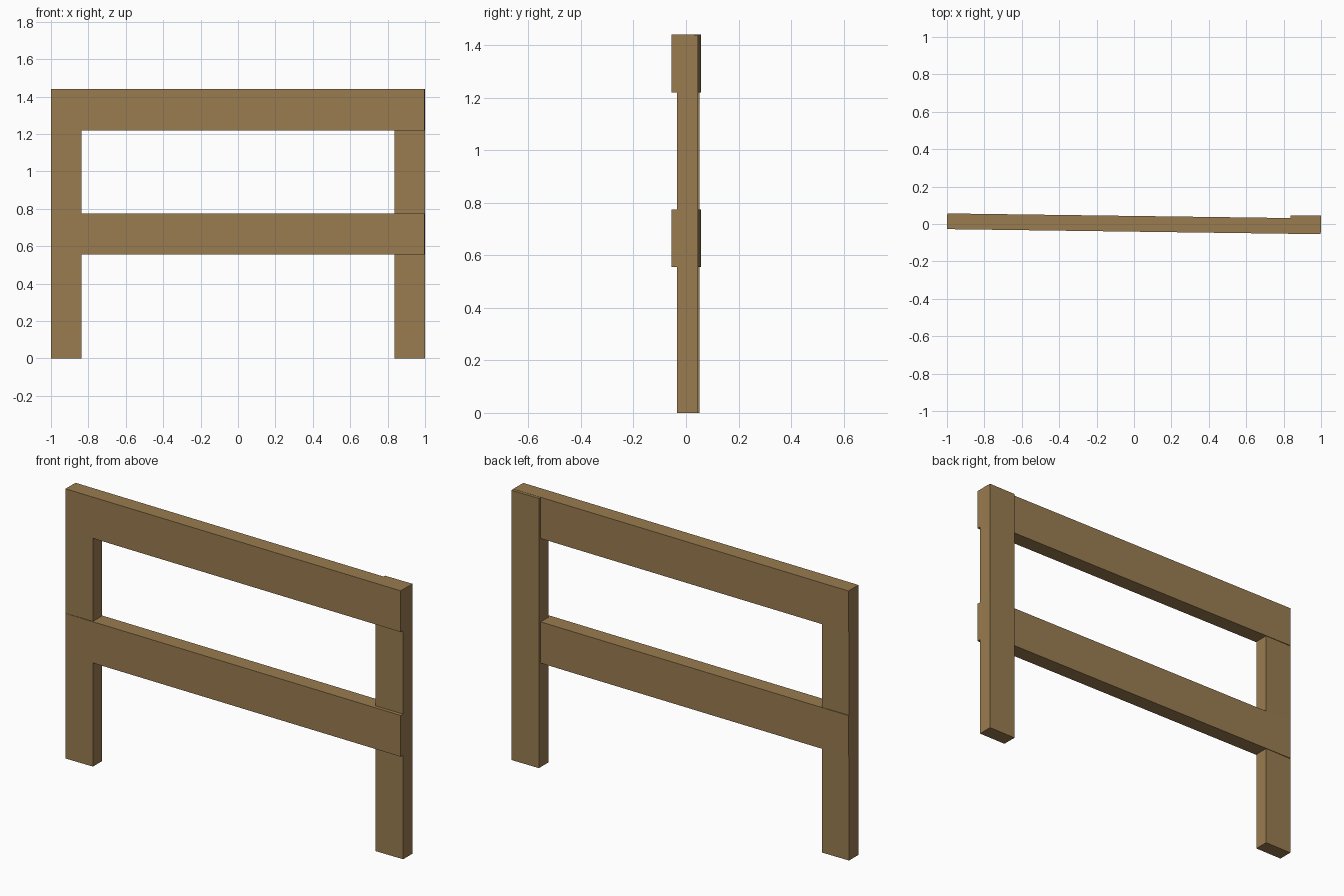
import bpy, math

if "Cube" in bpy.data.objects:
    bpy.data.objects.remove(bpy.data.objects["Cube"])

wood = bpy.data.materials.new("wood")
wood.diffuse_color = (0.32, 0.20, 0.08, 1)
wood.use_nodes = True
wood.node_tree.nodes["Principled BSDF"].inputs["Base Color"].default_value = wood.diffuse_color


def board(name, size, center, turn=0.0):
    bpy.ops.mesh.primitive_cube_add(size=1, location=center, rotation=(0, 0, turn))
    ob = bpy.context.object
    ob.name = name
    ob.scale = size
    ob.data.materials.append(wood)
    return ob


# Upright posts, slightly offset so the rails sit across them
H = 1.439
board("left_post", (0.161, 0.078, H), (-0.9185, 0.013, H / 2))
board("right_post", (0.163, 0.080, H), (0.9175, 0.006, H / 2))

# Two rails, turned slightly about the vertical
turn = -math.atan(0.027 / 2)
for name, z in (("lower_rail", 0.665), ("upper_rail", 1.33)):
    board(name, (1.998, 0.084, 0.22), (0, 0.001, z), turn)
